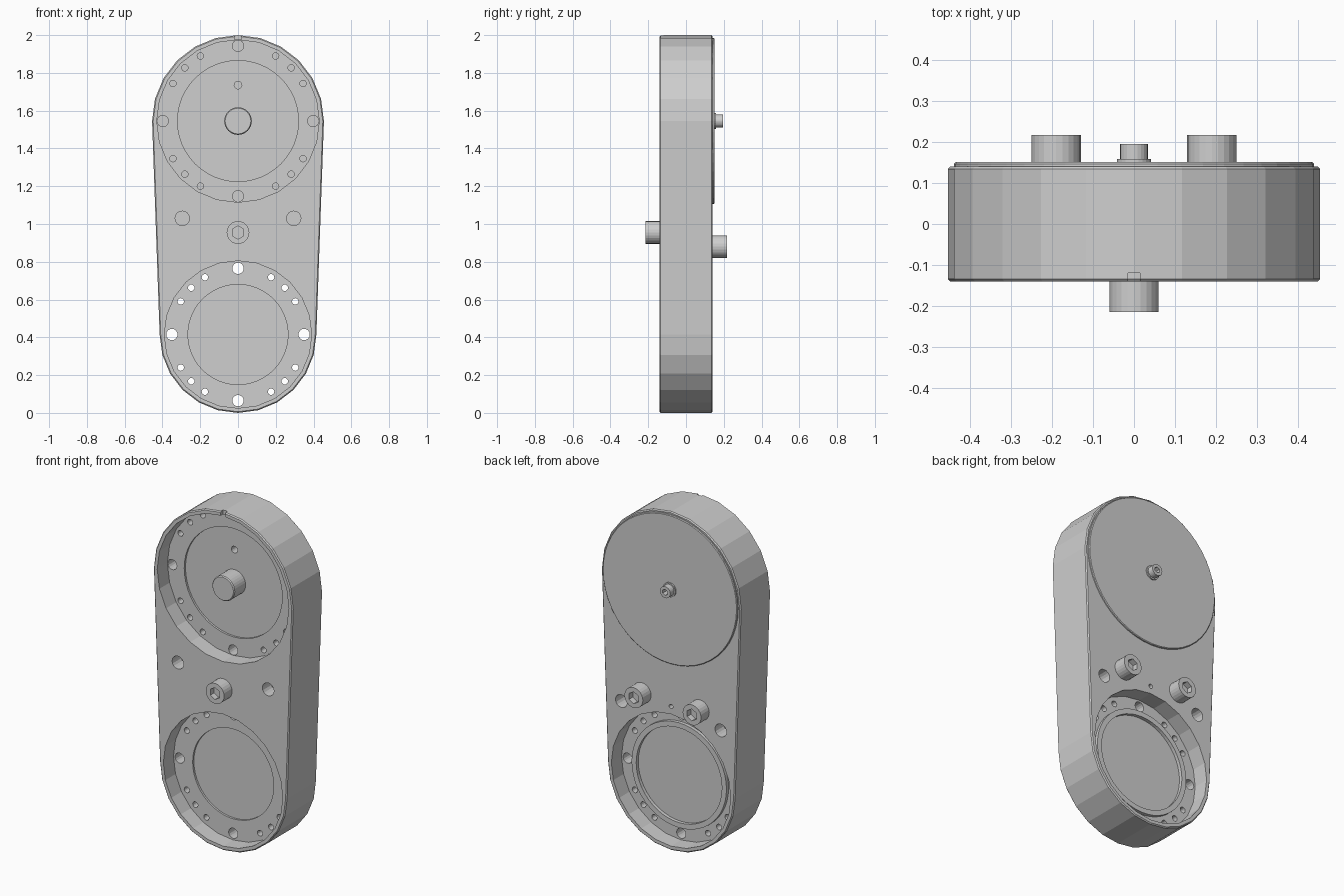
import bpy
import bmesh
from math import sin, cos, radians
from mathutils import Matrix

old = bpy.data.objects.get("Cube")
if old:
    bpy.data.objects.remove(old, do_unlink=True)

metal = bpy.data.materials.new("light grey metal")
metal.use_nodes = True
GREY = (0.62, 0.62, 0.62, 1)
metal.diffuse_color = GREY
metal.node_tree.nodes["Principled BSDF"].inputs["Base Color"].default_value = GREY

UPPER_Z, UPPER_R = 1.545, 0.455
LOWER_Z, LOWER_R = 0.415, 0.415
HALF = 0.14      # half the body thickness
WEB = 0.045      # half the thickness left between pockets


def finish(name, bm):
    bmesh.ops.recalc_face_normals(bm, faces=bm.faces)
    mesh = bpy.data.meshes.new(name)
    bm.to_mesh(mesh)
    bm.free()
    mesh.materials.append(metal)
    obj = bpy.data.objects.new(name, mesh)
    bpy.context.collection.objects.link(obj)
    return obj


def add_cylinder(bm, x, z, r, y0, y1, sides=24, r_end=None):
    """Cylinder along y from y0 to y1; r_end is the radius at y1."""
    turn = Matrix.Rotation(radians(-90), 4, 'X')
    place = Matrix.Translation((x, (y0 + y1) / 2, z))
    bmesh.ops.create_cone(bm, cap_ends=True, segments=sides, radius1=r,
                          radius2=r if r_end is None else r_end,
                          depth=y1 - y0, matrix=place @ turn)


def cylinders(name, specs):
    bm = bmesh.new()
    for spec in specs:
        add_cylinder(bm, *spec)
    return finish(name, bm)


def cut(obj, cutter):
    cutter.hide_render = True
    mod = obj.modifiers.new("cut", 'BOOLEAN')
    mod.operation = 'DIFFERENCE'
    mod.solver = 'EXACT'
    mod.object = cutter
    bpy.context.view_layer.objects.active = obj
    bpy.ops.object.modifier_apply(modifier=mod.name)
    bpy.data.objects.remove(cutter, do_unlink=True)


# Body: tapered slot outline with a fine chamfer on both edges
def outline(bm, inset, y):
    ring = []
    for cz, r, start in ((UPPER_Z, UPPER_R, 0), (LOWER_Z, LOWER_R, 180)):
        for step in range(0, 181, 15):
            a = radians(start + step)
            ring.append(bm.verts.new(((r - inset) * cos(a), y, cz + (r - inset) * sin(a))))
    return ring


bm = bmesh.new()
CH = 0.006
layers = [outline(bm, i, y) for i, y in
          ((CH, -HALF), (0, CH - HALF), (0, HALF - CH), (CH, HALF))]
for a, b in zip(layers, layers[1:]):
    for i in range(len(a)):
        j = (i + 1) % len(a)
        bm.faces.new((a[i], a[j], b[j], b[i]))
bm.faces.new(layers[0])
bm.faces.new(layers[-1])
body = finish("body", bm)

# Round pockets: upper front, lower front and lower back
cut(body, cylinders("pocket_cutter", [
    (0, UPPER_Z, 0.43, -0.3, -WEB),
    (0, LOWER_Z, 0.39, -0.3, -WEB),
    (0, LOWER_Z, 0.39, WEB, 0.3)]))

# Shallow recesses in the pocket floors
cut(body, cylinders("recess_cutter", [
    (0, UPPER_Z, 0.32, -0.1, -0.033, 48),
    (0, LOWER_Z, 0.265, -0.1, -0.033, 48)]))

# Bolt circles: blind in the upper pocket, through in the lower one
holes = []
for cz, circle, y1 in ((UPPER_Z, 0.398, 0.03), (LOWER_Z, 0.35, 0.1)):
    for quarter in range(0, 360, 90):
        for offset, r in ((0, 0.03), (30, 0.017), (45, 0.017), (60, 0.017)):
            a = radians(quarter + offset)
            holes.append((circle * cos(a), cz + circle * sin(a), r, -0.1, y1, 16))

# Blind holes in the faces of the body
for side in (-1, 1):
    holes.append((side * 0.295, 1.03, 0.038, -0.3, -0.06, 16))
    holes.append((side * 0.325, 0.795, 0.038, 0.06, 0.3, 16))
holes.append((0, 1.735, 0.02, -0.1, 0.03, 16))
holes.append((0, 0.85, 0.013, 0.06, 0.3, 12))
cut(body, cylinders("hole_cutter", holes))

# Index notch in the top of the front rim
bm = bmesh.new()
bmesh.ops.create_cube(bm, size=1, matrix=Matrix.Translation((0, -0.16, 2.0))
                      @ Matrix.Diagonal((0.03, 0.08, 0.08, 1)))
cut(body, finish("notch_cutter", bm))

# Raised ring in the lower back pocket
ring = cylinders("lower_back_ring", [(0, LOWER_Z, 0.31, WEB - 0.005, 0.065, 48)])
cut(ring, cylinders("ring_cutter", [(0, LOWER_Z, 0.28, 0, 0.2, 48)]))

# Cover disc on the upper back
cylinders("back_cover", [
    (0, UPPER_Z, 0.44, HALF - 0.01, 0.147, 48),
    (0, UPPER_Z, 0.44, 0.147, 0.151, 48, 0.436)])

# Hub shaft in the upper pocket
cylinders("hub_shaft", [
    (0, UPPER_Z, 0.073, -0.134, -0.02, 32),
    (0, UPPER_Z, 0.068, -0.14, -0.134, 32, 0.073)])


# Socket-head bolts; facing is -1 for the front and 1 for the back
def bolt(name, x, z, r, facing, root, tip, socket):
    lo, hi = sorted((facing * root, facing * tip))
    obj = cylinders(name, [(x, z, r, lo, hi, 24)])
    lo, hi = sorted((facing * (tip - 0.035), facing * (tip + 0.05)))
    cut(obj, cylinders("socket_cutter", [(x, z, socket, lo, hi, 6)]))


bolt("front_bolt", 0, 0.955, 0.06, -1, HALF - 0.01, 0.215, 0.035)
bolt("left_back_bolt", 0.19, 0.88, 0.06, 1, HALF - 0.01, 0.217, 0.035)
bolt("right_back_bolt", -0.19, 0.88, 0.06, 1, HALF - 0.01, 0.217, 0.035)
bolt("cover_bolt", 0, UPPER_Z, 0.034, 1, HALF, 0.195, 0.018)
cylinders("cover_washer", [(0, UPPER_Z, 0.042, HALF, 0.159, 24)])
